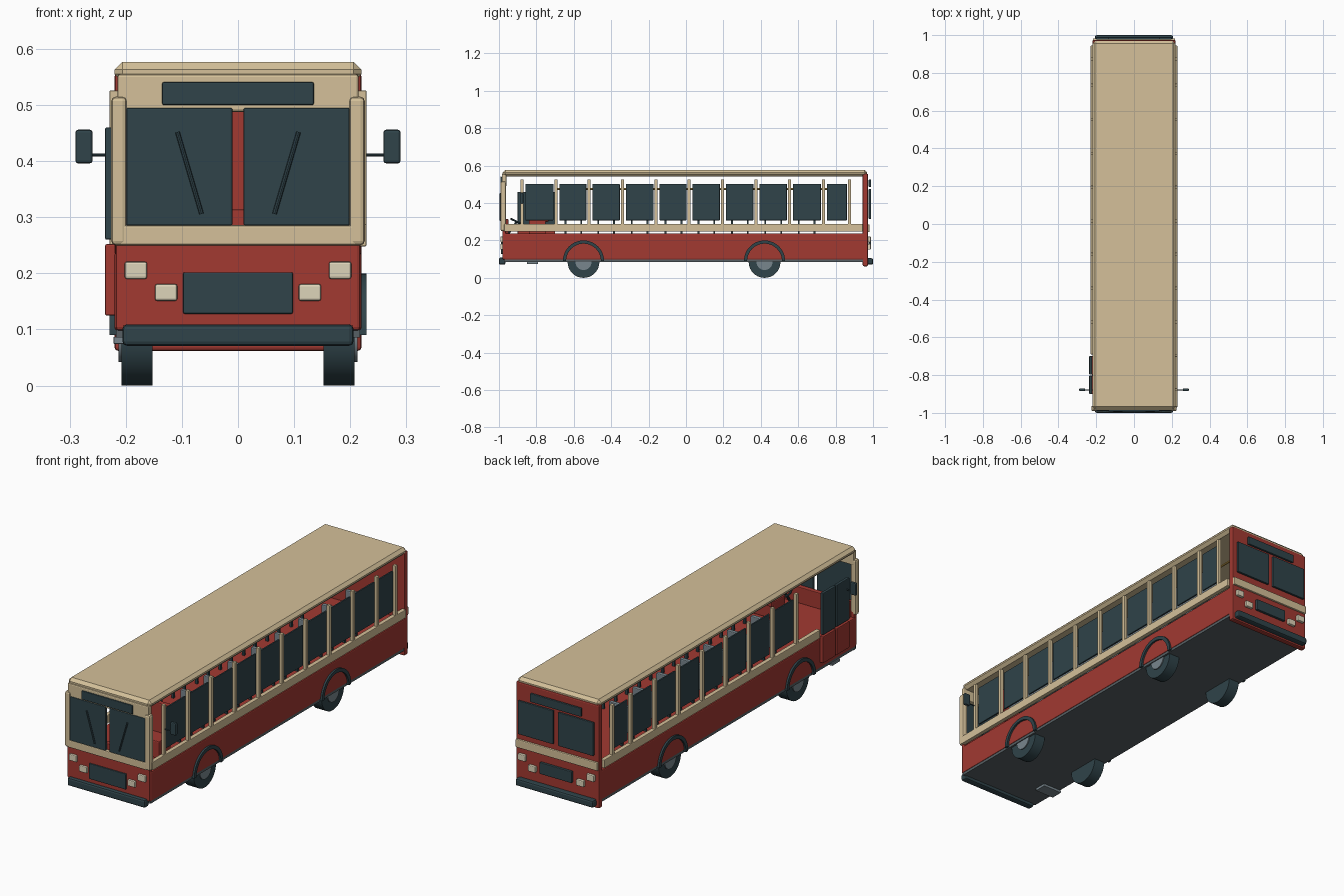
import bpy, bmesh, math
from mathutils import Vector

if "Cube" in bpy.data.objects:
    bpy.data.objects.remove(bpy.data.objects["Cube"])


def mat(name, rgb):
    m = bpy.data.materials.new(name)
    m.diffuse_color = (*rgb, 1)
    m.use_nodes = True
    m.node_tree.nodes["Principled BSDF"].inputs["Base Color"].default_value = m.diffuse_color
    return m


TAN = mat("tan", (0.66, 0.53, 0.32))
RED = mat("brick_red", (0.36, 0.041, 0.031))
SLATE = mat("dark_slate", (0.029, 0.057, 0.068))
CREAM = mat("cream", (0.73, 0.66, 0.49))
GREY = mat("steel_grey", (0.19, 0.24, 0.27))
FLOOR = mat("floor_grey", (0.095, 0.118, 0.13))
GOLD = mat("rail_gold", (0.55, 0.34, 0.07))


def finish(name, bm, m):
    bmesh.ops.recalc_face_normals(bm, faces=bm.faces)
    me = bpy.data.meshes.new(name)
    bm.to_mesh(me)
    bm.free()
    me.materials.append(m)
    ob = bpy.data.objects.new(name, me)
    bpy.context.collection.objects.link(ob)
    return ob


def box(name, x, y, z, m, bevel=0.0, segments=2):
    """Box between (min, max) pairs, with optional bevelled edges."""
    bm = bmesh.new()
    bmesh.ops.create_cube(bm, size=1)
    for v in bm.verts:
        v.co = Vector((b[0] if c < 0 else b[1]) for c, b in zip(v.co, (x, y, z)))
    ob = finish(name, bm, m)
    if bevel:
        mod = ob.modifiers.new("bevel", "BEVEL")
        mod.width, mod.segments = bevel, segments
    return ob


def mirrored(name, x, y, z, m, bevel=0.0):
    for s, side in ((1, "right"), (-1, "left")):
        box(f"{side}_{name}", sorted((s * x[0], s * x[1])), y, z, m, bevel)


def smooth(ob):
    bpy.context.view_layer.objects.active = ob
    ob.select_set(True)
    bpy.ops.object.shade_smooth_by_angle(angle=math.radians(35))
    ob.select_set(False)


def lathe(name, profile, centre, m, start=0.0, sweep=math.tau, n=32):
    """Sweep a closed (x, radius) profile round the x axis."""
    bm = bmesh.new()
    full = sweep > 6.28
    rings = []
    for i in range(n if full else n + 1):
        a = start + sweep * i / n
        rings.append([bm.verts.new((centre[0] + px, centre[1] + r * math.cos(a),
                                    centre[2] + r * math.sin(a))) for px, r in profile])
    k = len(profile)
    for i in range(n):
        a, b = rings[i], rings[(i + 1) % len(rings)]
        for j in range(k):
            bm.faces.new((a[j], a[(j + 1) % k], b[(j + 1) % k], b[j]))
    if not full:
        bm.faces.new(rings[0])
        bm.faces.new(rings[-1])
    ob = finish(name, bm, m)
    smooth(ob)
    return ob


def rod(name, a, b, r, m, n=8):
    a, b = Vector(a), Vector(b)
    bm = bmesh.new()
    bmesh.ops.create_cone(bm, cap_ends=True, segments=n, radius1=r, radius2=r, depth=(b - a).length)
    ob = finish(name, bm, m)
    ob.location = (a + b) / 2
    ob.rotation_mode = "QUATERNION"
    ob.rotation_quaternion = (b - a).to_track_quat("Z", "Y")
    smooth(ob)
    return ob


# Main shell
box("lower_body", (-0.22, 0.22), (-0.975, 0.965), (0.098, 0.238), RED, 0.005)
box("underbody", (-0.217, 0.217), (-0.972, 0.955), (0.086, 0.1), FLOOR)
box("roof", (-0.22, 0.22), (-0.98, 0.969), (0.541, 0.577), TAN, 0.014, 1)
box("rear_wall", (-0.22, 0.22), (0.945, 0.973), (0.062, 0.557), RED, 0.006)

# Front face
box("front_lower_panel", (-0.218, 0.218), (-0.982, -0.962), (0.098, 0.27), RED, 0.006)
box("dashboard", (-0.2, 0.2), (-0.974, -0.95), (0.236, 0.314), RED, 0.003)
box("front_belt", (-0.21, 0.21), (-0.99, -0.965), (0.25, 0.286), TAN, 0.004)
box("front_header", (-0.215, 0.215), (-0.985, -0.96), (0.488, 0.555), TAN, 0.005)
mirrored("front_pillar", (0.198, 0.226), (-0.991, -0.962), (0.25, 0.515), TAN, 0.008)
mirrored("windshield", (0.01, 0.199), (-0.989, -0.976), (0.285, 0.495), SLATE, 0.003)
box("front_sign", (-0.135, 0.135), (-0.993, -0.984), (0.5, 0.541), SLATE, 0.003)
box("grille", (-0.098, 0.098), (-0.99, -0.98), (0.128, 0.202), SLATE, 0.003)
for s in (1, -1):
    rod("wiper", (s * 0.108, -0.992, 0.452), (s * 0.065, -0.992, 0.306), 0.004, SLATE)

# Rear face
mirrored("rear_window", (0.013, 0.2), (0.977, 0.989), (0.315, 0.475), SLATE, 0.003)
box("rear_sign", (-0.135, 0.135), (0.977, 0.989), (0.486, 0.526), SLATE, 0.003)
box("rear_belt", (-0.217, 0.217), (0.967, 0.982), (0.245, 0.285), TAN, 0.004)
box("rear_grille", (-0.085, 0.085), (0.975, 0.989), (0.155, 0.21), SLATE, 0.003)

# Lamps and bumpers at both ends
for end, y in (("front", (-0.993, -0.978)), ("rear", (0.972, 0.988))):
    mirrored(f"{end}_outer_lamp", (0.162, 0.202), y, (0.19, 0.221), CREAM, 0.004)
    mirrored(f"{end}_inner_lamp", (0.108, 0.148), y, (0.151, 0.181), CREAM, 0.004)
box("front_bumper", (-0.206, 0.206), (-1.0, -0.965), (0.071, 0.109), SLATE, 0.008)
box("rear_bumper", (-0.206, 0.206), (0.965, 1.0), (0.071, 0.105), SLATE, 0.008)

# Side belts, posts, windows and grab rails; the left side is open beside the door
posts = [-0.877, -0.695, -0.519, -0.34, -0.16, 0.016, 0.195, 0.374, 0.553, 0.735, 0.874]
for s, side, first, y0 in ((1, "right", 0, -0.972), (-1, "left", 2, -0.69)):
    def span(a, b):
        return sorted((s * a, s * b))
    box(f"{side}_belt", span(0.208, 0.229), (y0, 0.945), (0.248, 0.288), TAN, 0.003)
    for i in range(first, len(posts)):
        p = posts[i]
        box(f"{side}_post", span(0.212, 0.229), (p - 0.008, p + 0.008), (0.27, 0.526), TAN, 0.002)
        if i + 1 < len(posts):
            box(f"{side}_window", span(0.211, 0.219), (p + 0.018, posts[i + 1] - 0.014),
                (0.308, 0.502), SLATE, 0.002)
    rod(f"{side}_grab_rail", (s * 0.11, -0.7, 0.476), (s * 0.11, 0.84, 0.476), 0.005, GOLD)

# Folding door on the left, two leaves, and its step
for y in ((-0.9, -0.803), (-0.797, -0.7)):
    box("door_glass", (-0.237, -0.222), y, (0.26, 0.46), SLATE, 0.003)
    box("door_panel", (-0.237, -0.218), y, (0.125, 0.252), RED, 0.003)
box("door_step", (-0.222, -0.12), (-0.85, -0.79), (0.074, 0.087), GREY, 0.002)

# Wheels, hubs and arches
for wy in (-0.548, 0.42):
    for s in (1, -1):
        c = (0, wy, 0.085)
        tyre = [(s * 0.152, 0.0005), (s * 0.152, 0.085), (s * 0.208, 0.085), (s * 0.208, 0.0005)]
        lathe("tyre", tyre, c, SLATE)
        hub = [(s * 0.2, 0.0005), (s * 0.2, 0.043), (s * 0.213, 0.043), (s * 0.213, 0.0005)]
        lathe("hub", hub, c, GREY)
        arch = [(s * 0.205, 0.093), (s * 0.229, 0.093), (s * 0.229, 0.11), (s * 0.205, 0.11)]
        lathe("wheel_arch", arch, (0, wy, 0.09), SLATE, 0, math.pi, 24)

# Mirrors on short arms
mirrored("mirror", (0.259, 0.29), (-0.885, -0.87), (0.396, 0.456), SLATE, 0.005)
for s in (1, -1):
    rod("mirror_arm", (s * 0.215, -0.878, 0.411), (s * 0.265, -0.878, 0.411), 0.003, SLATE)

# Passenger seats set behind the windows
for p in posts[1:-2]:
    for s in (1, -1) if p > -0.6 else (1,):
        x = sorted((s * 0.085, s * 0.2))
        box("seat_cushion", x, (p + 0.03, p + 0.145), (0.31, 0.332), GREY, 0.004)
        box("seat_back", x, (p + 0.135, p + 0.155), (0.315, 0.44), GREY, 0.004)
        for ly in (0.045, 0.13):
            box("seat_leg", sorted((s * 0.135, s * 0.147)), (p + ly, p + ly + 0.01), (0.236, 0.312), SLATE)

# Driver seat and steering wheel
box("driver_seat", (0.06, 0.17), (-0.84, -0.75), (0.236, 0.32), RED, 0.005)
box("driver_seat_back", (0.06, 0.17), (-0.76, -0.735), (0.3, 0.46), RED, 0.005)
rod("steering_column", (0.115, -0.95, 0.236), (0.115, -0.905, 0.3), 0.006, SLATE)
bpy.ops.mesh.primitive_torus_add(major_radius=0.035, minor_radius=0.005, major_segments=24,
                                 minor_segments=8, location=(0.115, -0.903, 0.3),
                                 rotation=(math.radians(-25), 0, 0))
wheel = bpy.context.object
wheel.name = "steering_wheel"
wheel.data.materials.append(SLATE)
smooth(wheel)
